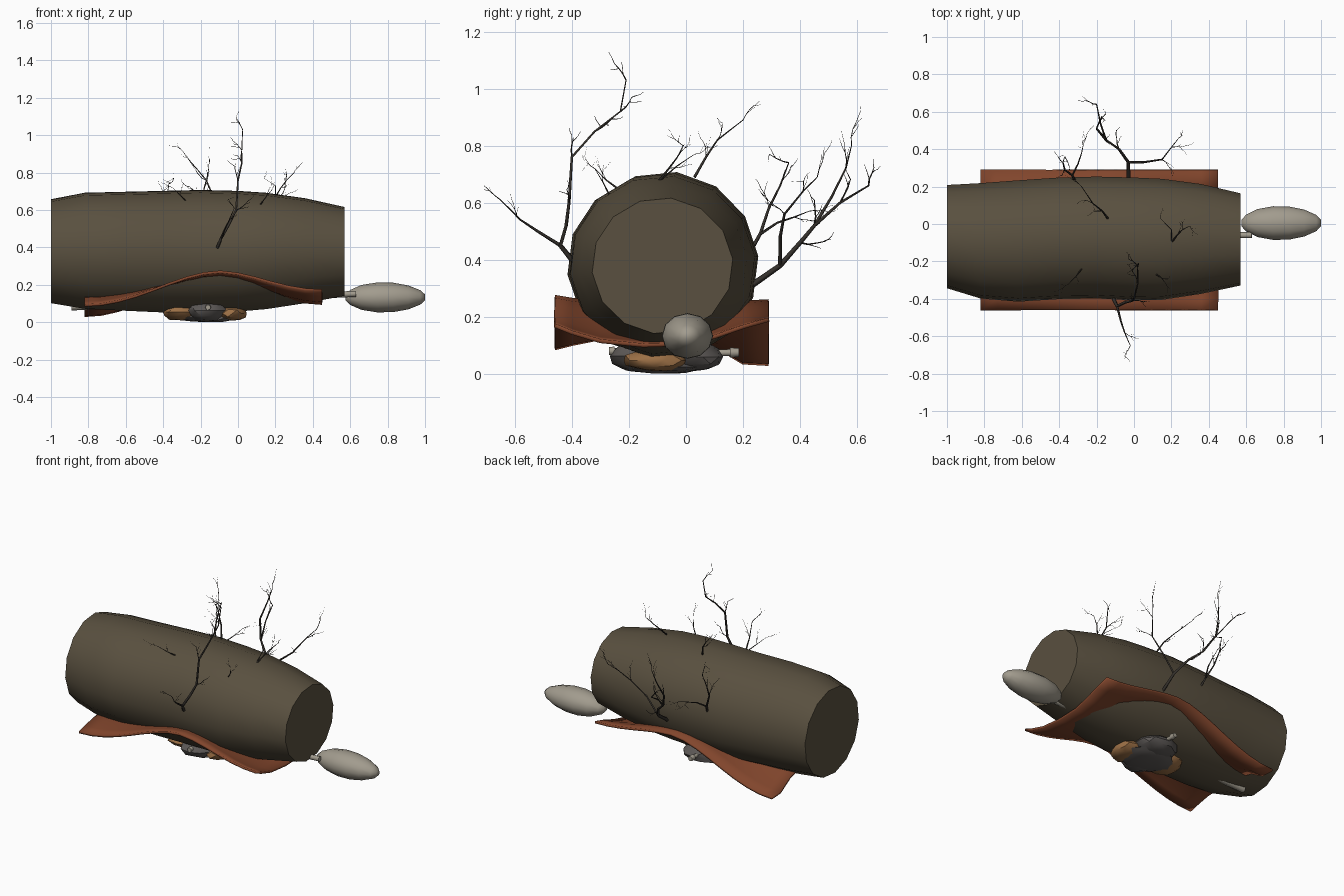
import bpy, bmesh, math, random
from mathutils import Vector

if "Cube" in bpy.data.objects:
    bpy.data.objects.remove(bpy.data.objects["Cube"])

random.seed(7)


def material(name, rgb):
    m = bpy.data.materials.new(name)
    m.diffuse_color = (*rgb, 1)
    m.use_nodes = True
    m.node_tree.nodes["Principled BSDF"].inputs["Base Color"].default_value = m.diffuse_color
    return m


BARK = material("bark", (0.10, 0.08, 0.05))
RUST = material("rust", (0.22, 0.06, 0.025))
TAN = material("tan_stone", (0.33, 0.16, 0.06))
GREY = material("grey_stone", (0.11, 0.10, 0.095))
PALE = material("pale", (0.36, 0.33, 0.27))
TWIG = material("twig", (0.035, 0.03, 0.025))


def finish(bm, name, mat, angle=40):
    bmesh.ops.recalc_face_normals(bm, faces=bm.faces)
    me = bpy.data.meshes.new(name)
    bm.to_mesh(me)
    bm.free()
    ob = bpy.data.objects.new(name, me)
    bpy.context.collection.objects.link(ob)
    me.materials.append(mat)
    bpy.ops.object.select_all(action='DESELECT')
    ob.select_set(True)
    bpy.context.view_layer.objects.active = ob
    bpy.ops.object.shade_smooth_by_angle(angle=math.radians(angle))
    return ob


def loft(name, rings, mat, angle=40):
    bm = bmesh.new()
    loops = [[bm.verts.new(p) for p in r] for r in rings]
    n = len(loops[0])
    for a, b in zip(loops, loops[1:]):
        for i in range(n):
            j = (i + 1) % n
            bm.faces.new((a[i], a[j], b[j], b[i]))
    bm.faces.new(loops[0])
    bm.faces.new(loops[-1])
    return finish(bm, name, mat, angle)


def ring_x(x, y0, y1, z0, z1, n, phase=0.0):
    return [((x), (y0 + y1) / 2 + (y1 - y0) / 2 * math.cos(phase + math.tau * i / n),
             (z0 + z1) / 2 + (z1 - z0) / 2 * math.sin(phase + math.tau * i / n)) for i in range(n)]


# log body: x, front, back, bottom, top
LOG = [(-1, -.345, .21, .10, .66), (-.82, -.40, .22, .07, .695), (-.62, -.417, .235, .06, .70),
       (-.4, -.403, .25, .05, .705), (-.2, -.40, .255, .05, .71), (.0, -.41, .25, .055, .705),
       (.15, -.407, .243, .068, .695), (.36, -.375, .215, .10, .665), (.57, -.33, .165, .14, .618)]
loft("log", [ring_x(*r, 14, .1) for r in LOG], BARK, 50)

# bulb on the end of the long stick: x, radius fraction
BULB = [(.575, .2), (.60, .5), (.66, .83), (.745, 1), (.83, .98), (.91, .8), (.975, .48), (1.0, .2)]
loft("bulb", [ring_x(x, .005 - .09 * f, .005 + .09 * f, .133 - .08 * f, .133 + .08 * f, 12)
              for x, f in BULB], PALE, 50)

# bent sheet cradling the log: heights across y at left end, crest and right end
YS = [-.46, -.4, -.3, -.15, 0, .1, .2, .29]
LEFT = [.09, .105, .125, .135, .125, .10, .04, .035]
CREST = [.27, .26, .25, .24, .24, .245, .25, .255]
RIGHT = [.17, .145, .115, .10, .105, .13, .165, .19]
bm = bmesh.new()
grid = []
for k in range(15):
    x = -.82 + 1.27 * k / 14
    t = (x + .1) / (.72 if x < -.1 else .55)
    w = .5 - .5 * math.cos(math.pi * abs(t) ** .9)
    ends = LEFT if x < -.1 else RIGHT
    grid.append([bm.verts.new((x, y, c + (e - c) * w)) for y, c, e in zip(YS, CREST, ends)])
for a, b in zip(grid, grid[1:]):
    for i in range(len(YS) - 1):
        bm.faces.new((a[i], b[i], b[i + 1], a[i + 1]))
sheet = finish(bm, "bent_sheet", RUST)
mod = sheet.modifiers.new("thickness", 'SOLIDIFY')
mod.thickness = .014
mod.offset = 0


# stones under the log
def stone(name, lo, hi, mat):
    bm = bmesh.new()
    bmesh.ops.create_icosphere(bm, subdivisions=2, radius=1)
    for v in bm.verts:
        v.co *= random.uniform(.88, 1.05)
        v.co = Vector([(a + b) / 2 + (b - a) / 2 * max(-.93, min(.93, c)) / .93
                       for a, b, c in zip(lo, hi, v.co)])
    finish(bm, name, mat, 35)


stone("grey_stone_front", (-.27, -.27, .005), (-.06, -.03, .12), GREY)
stone("grey_stone_back", (-.28, -.08, .01), (-.02, .13, .11), GREY)
stone("grey_stone_base", (-.32, -.2, 0), (.0, .06, .05), GREY)
stone("tan_stone_left", (-.41, -.2, .01), (-.19, .02, .10), TAN)
stone("tan_stone_right", (-.11, -.22, .01), (.05, 0, .085), TAN)


# sticks and twigs as tapered tubes
def tubes(name, paths, mat, res=0):
    cu = bpy.data.curves.new(name, 'CURVE')
    cu.dimensions = '3D'
    cu.bevel_depth = 1
    cu.bevel_resolution = res
    cu.use_fill_caps = True
    for pts, r0, r1 in paths:
        sp = cu.splines.new('POLY')
        sp.points.add(len(pts) - 1)
        for i, p in enumerate(pts):
            sp.points[i].co = (*p, 1)
            sp.points[i].radius = r0 + (r1 - r0) * i / (len(pts) - 1)
    ob = bpy.data.objects.new(name, cu)
    bpy.context.collection.objects.link(ob)
    cu.materials.append(mat)
    bpy.ops.object.select_all(action='DESELECT')
    ob.select_set(True)
    bpy.context.view_layer.objects.active = ob
    bpy.ops.object.convert(target='MESH')


tubes("long_stick", [([(-.89, -.06, .083), (-.2, -.06, .115), (.63, -.06, .152)], .02, .016)], PALE, 2)
tubes("cross_stick", [([(-.16, -.265, .08), (-.16, -.04, .07), (-.16, .165, .075)], .012, .012),
                      ([(-.16, .155, .075), (-.16, .185, .075)], .018, .015),
                      ([(-.16, -.25, .08), (-.16, -.27, .08)], .016, .014)], PALE, 2)


def rand_dir():
    return Vector([random.uniform(-1, 1) for _ in range(3)])


def sprout(out, p, d, length, r, depth):
    pts, q, d = [p], p, d.normalized()
    for _ in range(3):
        d = (d + rand_dir() * .3 + Vector((0, 0, .1))).normalized()
        q = q + d * length / 3
        pts.append(q)
    out.append((pts, r, r * .45))
    if depth:
        for q in pts[1:]:
            sprout(out, q, d + rand_dir() * .9, length * .6, r * .5, depth - 1)


def tree(name, paths, r, side, skip=2):
    out = []
    for k, path in enumerate(paths):
        pts = [Vector(p) for p in path]
        rr = r if k == 0 else r * .65
        out.append((pts, rr, rr * .25))
        for a, b in list(zip(pts, pts[1:]))[skip if k == 0 else 1:]:
            sprout(out, b, (b - a).normalized() + rand_dir() * .8, side, rr * .3, 1)
    tubes(name, out, TWIG)


tree("front_branch", [
    [(-.11, -.40, .40), (-.09, -.44, .45), (-.05, -.42, .52), (-.01, -.41, .6), (.0, -.40, .76),
     (.02, -.32, .85), (.02, -.23, .92), (.025, -.21, 1.03)],
    [(-.09, -.44, .45), (-.07, -.52, .5), (-.05, -.58, .54), (-.02, -.65, .61)]], .01, .08)
tree("back_branch", [
    [(-.03, .23, .31), (-.03, .33, .38), (-.08, .40, .46), (-.15, .45, .52), (-.18, .54, .6), (-.2, .64, .66)],
    [(-.03, .33, .38), (.05, .33, .48), (.15, .345, .56), (.2, .41, .64), (.24, .46, .69)],
    [(-.15, .45, .52), (-.2, .51, .62), (-.18, .56, .72), (-.16, .58, .8)]], .011, .09, 1)
tree("back_left_branch", [
    [(-.31, .22, .42), (-.33, .26, .49), (-.37, .29, .58), (-.38, .33, .66), (-.37, .36, .74)],
    [(-.33, .26, .49), (-.3, .32, .53), (-.28, .38, .55), (-.27, .43, .57)]], .008, .08, 1)
tree("top_branch", [
    [(-.14, .03, .69), (-.17, .07, .76), (-.22, .11, .82), (-.28, .2, .89)]], .006, .08, 0)
tree("top_right_branch", [
    [(.2, -.1, .67), (.23, -.06, .72), (.26, -.03, .76), (.3, -.01, .80)],
    [(.2, -.1, .67), (.2, -.03, .73), (.14, .03, .77)]], .005, .06, 0)
tree("front_left_sprig", [[(-.28, -.24, .65), (-.31, -.28, .68), (-.35, -.32, .72)]], .004, .06, 0)
tree("front_right_sprig", [[(.12, -.27, .63), (.15, -.29, .67), (.17, -.32, .72)]], .004, .06, 0)
